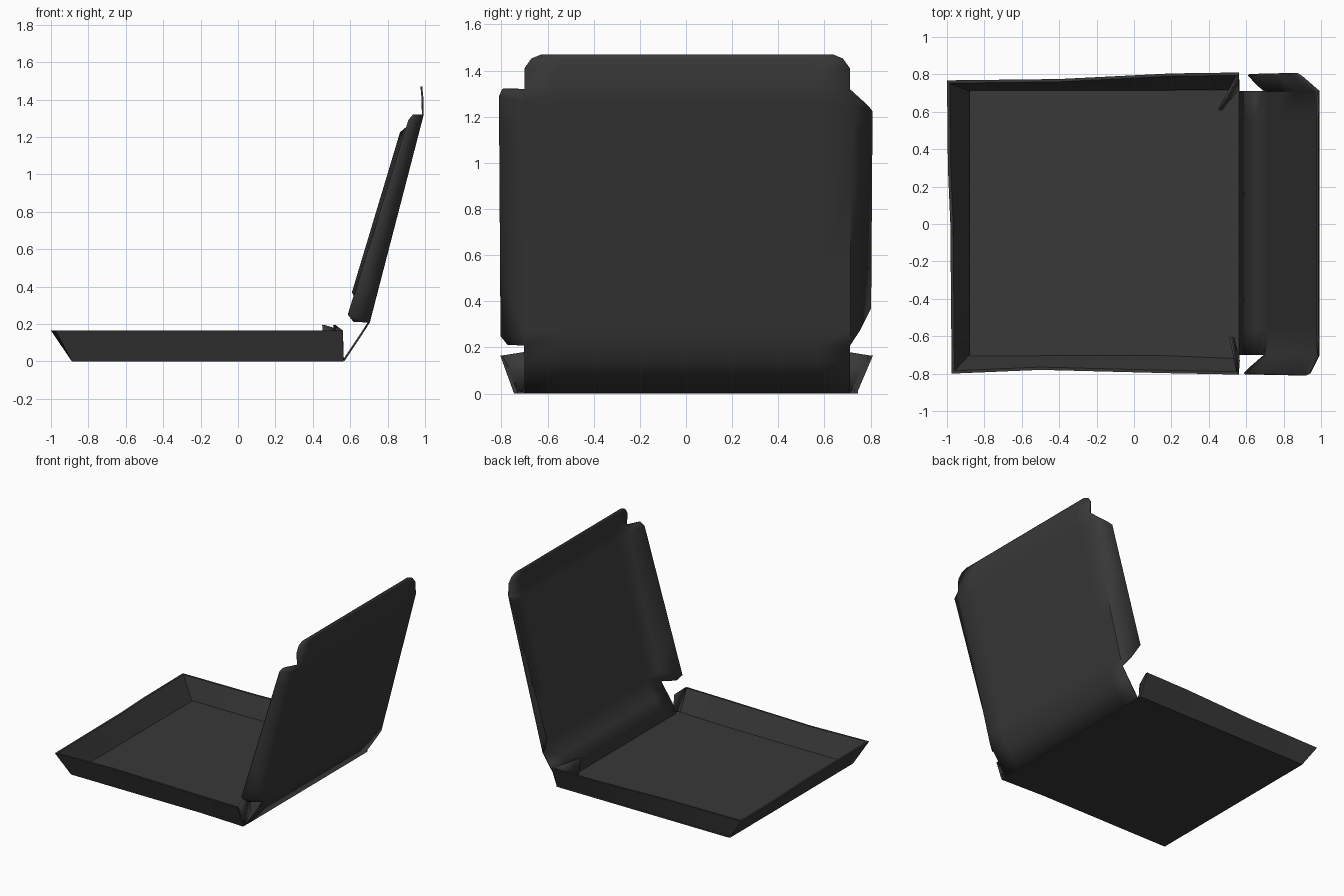
import bpy
import bmesh
import math
from mathutils import Vector

if "Cube" in bpy.data.objects:
    bpy.data.objects.remove(bpy.data.objects["Cube"])

# One dark card colour
card = bpy.data.materials.new("charcoal card")
card.use_nodes = True
colour = (0.04, 0.04, 0.04, 1)
card.diffuse_color = colour
bsdf = card.node_tree.nodes["Principled BSDF"]
bsdf.inputs["Base Color"].default_value = colour
bsdf.inputs["Roughness"].default_value = 0.8


def finish(bm, name, thickness=0, angle=50):
    """Turn a bmesh into a shaded object, thickened if it is a sheet."""
    bmesh.ops.recalc_face_normals(bm, faces=bm.faces)
    mesh = bpy.data.meshes.new(name)
    bm.to_mesh(mesh)
    bm.free()
    mesh.materials.append(card)
    obj = bpy.data.objects.new(name, mesh)
    bpy.context.collection.objects.link(obj)
    if thickness:
        mod = obj.modifiers.new("card thickness", 'SOLIDIFY')
        mod.thickness = thickness
        mod.offset = 0
    bpy.ops.object.select_all(action='DESELECT')
    obj.select_set(True)
    bpy.context.view_layer.objects.active = obj
    bpy.ops.object.shade_smooth_by_angle(angle=math.radians(angle))
    return obj


def strip(bm, row_a, row_b):
    """Join two rows of vertices with quads."""
    for i in range(len(row_a) - 1):
        bm.faces.new((row_a[i], row_a[i + 1], row_b[i + 1], row_b[i]))


# Tray floor
X_FRONT, X_HINGE, WALL = -0.88, 0.565, 0.165
bm = bmesh.new()
bmesh.ops.create_cube(bm, size=1)
for v in bm.verts:
    v.co.x = X_HINGE if v.co.x > 0 else X_FRONT
    v.co.y = 0.745 if v.co.y > 0 else -0.73
    v.co.z = 0.01 if v.co.z > 0 else 0
finish(bm, "tray_floor", angle=30)

# Tray walls: floor fold point, then rim point, around the three sides
stations = [
    (X_HINGE, 0.71, 0.56, 0.81), (0.2, 0.71, 0.2, 0.805),
    (-0.4, 0.71, -0.4, 0.775), (X_FRONT, 0.71, -1.0, 0.768),
    (X_FRONT, 0.3, -0.995, 0.3), (X_FRONT, 0, -0.982, 0),
    (X_FRONT, -0.7, -0.975, -0.8), (-0.5, -0.7, -0.5, -0.78),
    (0.2, -0.7, 0.2, -0.798), (X_HINGE, -0.715, 0.56, -0.805),
]
bm = bmesh.new()
loops = []
for bx, by, tx, ty in stations:
    front = bx == X_FRONT
    side = math.copysign(1, by) if abs(by) > 0.5 else 0
    outer = Vector((-0.008 if front else 0, 0.03 * side, 0))
    inner = Vector((0.015 if front else 0, -0.015 * side, 0))
    fold, rim = Vector((bx, by, 0)), Vector((tx, ty, WALL))
    loops.append([bm.verts.new(p) for p in
                  (fold + outer, rim, rim + inner, fold)])
for a, b in zip(loops, loops[1:]):
    strip(bm, a + a[:1], b + b[:1])
bm.faces.new(loops[0])
bm.faces.new(loops[-1])
finish(bm, "tray_walls", angle=30)

# Corner tabs folded in from the hinge ends of the walls
for name, side, tip in (("left_corner_tab", 1, (0.455, 0.61)),
                        ("right_corner_tab", -1, (0.515, 0.605))):
    bm = bmesh.new()
    tx, ty = tip
    points = [(X_HINGE - 0.005, 0.73, 0.005), (0.555, 0.795, WALL),
              (tx, ty, 0.195), (tx + 0.015, ty + 0.005, 0.06)]
    bm.faces.new([bm.verts.new((x, y * side, z)) for x, y, z in points])
    finish(bm, name, 0.012)

# Lid: spine, main panel and front tongue as rows of (x, z, half width)
steps = (0, 0.06, 0.3, 0.6, 0.85, 0.95, 1)
crease, lip = Vector((0.7, 0.21)), Vector((0.988, 1.32))
rows = [(X_HINGE, 0.005, 0.705), (0.655, 0.14, 0.705)]
rows += [(*crease.lerp(lip, t), 0.705) for t in steps]
rows += [(0.986, 1.41, 0.705), (0.982, 1.452, 0.675), (0.98, 1.47, 0.63)]
bm = bmesh.new()
grid = [[bm.verts.new((x, 0.005 + f * w, z))
         for f in (-1, -0.8, 0, 0.8, 1)] for x, z, w in rows]
for a, b in zip(grid, grid[1:]):
    strip(bm, a, b)

# Lid side flaps: rear tip, two ends of the long edge, lip-side tip
flaps = {
    0: [(0.62, -0.77, 0.212), (0.59, -0.8, 0.25),
        (0.915, -0.808, 1.29), (0.94, -0.795, 1.32)],
    -1: [(0.655, 0.75, 0.275), (0.612, 0.798, 0.37),
         (0.87, 0.805, 1.225), (0.9, 0.785, 1.25)],
}
for column, corners in flaps.items():
    rear, start, end, front = [Vector(c) for c in corners]
    edge = [rear] + [start.lerp(end, t) for t in (0, 0.27, 0.6, 0.9, 1)]
    edge = edge + [front]
    root = [r[column] for r in grid[2:2 + len(steps)]]
    strip(bm, root, [bm.verts.new(p) for p in edge])
finish(bm, "lid", 0.01)
